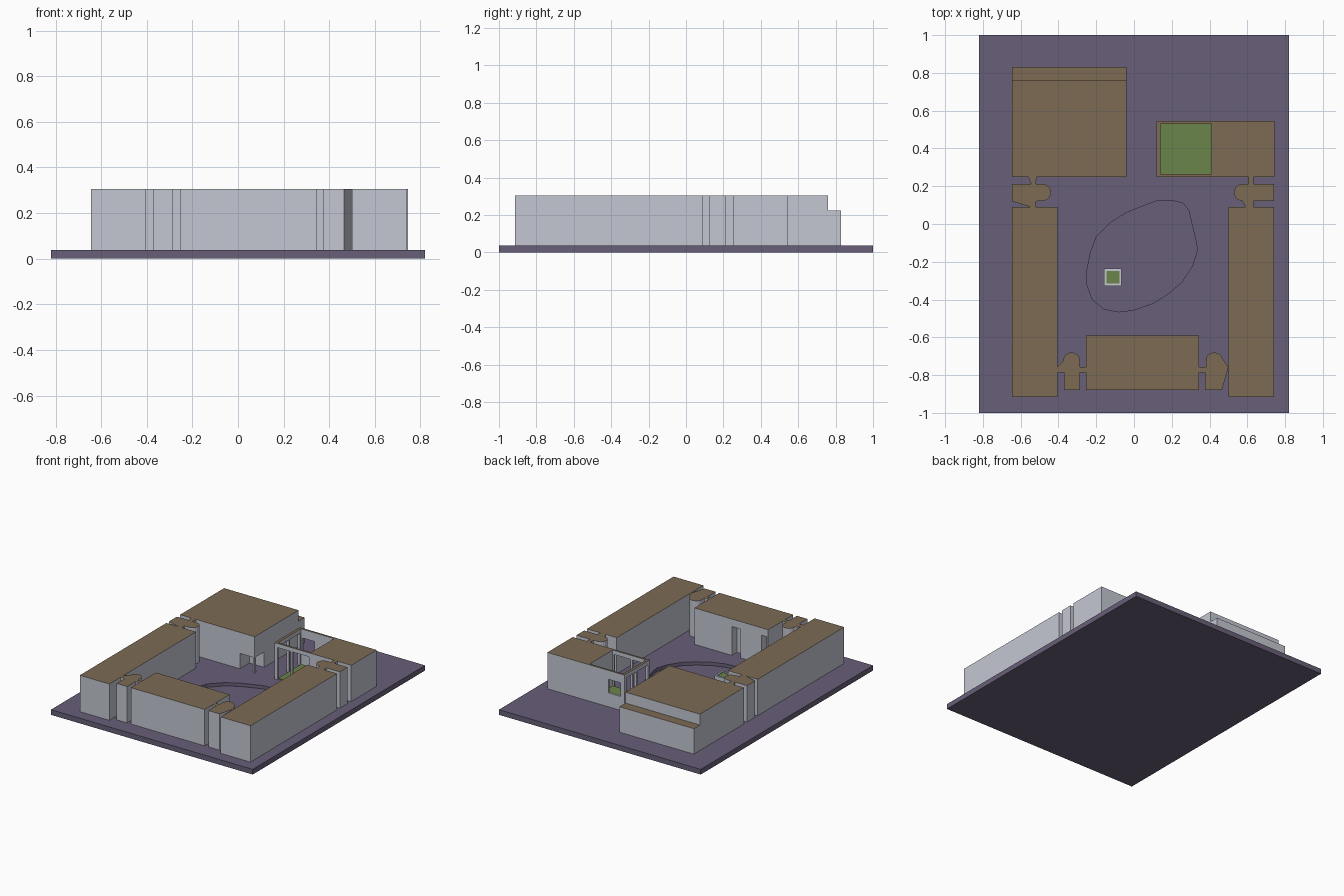
import bpy, bmesh, math

old = bpy.data.objects.get("Cube")
if old:
    bpy.data.objects.remove(old, do_unlink=True)

GROUND, TOP, STEP = 0.038, 0.305, 0.225


def material(name, rgb):
    m = bpy.data.materials.new(name)
    m.use_nodes = True
    m.diffuse_color = (*rgb, 1)
    m.node_tree.nodes["Principled BSDF"].inputs["Base Color"].default_value = (*rgb, 1)
    return m


wall = material("pale grey wall", (0.56, 0.575, 0.65))
roof = material("brown roof", (0.205, 0.147, 0.088))
paving = material("purple paving", (0.14, 0.115, 0.19))
grass = material("green grass", (0.145, 0.235, 0.07))


def prism(name, outline, z0, z1, side=wall, cap=None):
    """Extrude an outline upwards; the upward face takes the cap material."""
    bm = bmesh.new()
    face = bm.faces.new([bm.verts.new((x, y, z0)) for x, y in outline])
    new = bmesh.ops.extrude_face_region(bm, geom=[face])["geom"]
    for v in new:
        if isinstance(v, bmesh.types.BMVert):
            v.co.z = z1
    bmesh.ops.recalc_face_normals(bm, faces=bm.faces)
    for f in bm.faces:
        f.material_index = 1 if cap and f.normal.z > 0.5 else 0
    me = bpy.data.meshes.new(name)
    bm.to_mesh(me)
    bm.free()
    me.materials.append(side)
    if cap:
        me.materials.append(cap)
    ob = bpy.data.objects.new(name, me)
    bpy.context.collection.objects.link(ob)
    return ob


def rect(x0, x1, y0, y1):
    return [(x0, y0), (x1, y0), (x1, y1), (x0, y1)]


def arc(cx, cy, r, start, end, n=10):
    angles = [math.radians(start + (end - start) * i / n) for i in range(n + 1)]
    return [(cx + r * math.cos(a), cy + r * math.sin(a)) for a in angles]


def cut(ob, outline, z0=0.0, z1=0.5, mat=wall):
    cutter = prism("cutter", outline, z0, z1, mat)
    cutter.hide_render = True
    mod = ob.modifiers.new("opening", 'BOOLEAN')
    mod.operation, mod.solver, mod.object = 'DIFFERENCE', 'EXACT', cutter
    bpy.context.view_layer.objects.active = ob
    bpy.ops.object.modifier_apply(modifier=mod.name)
    bpy.data.objects.remove(cutter, do_unlink=True)


def building(name, outline, z1=TOP):
    return prism(name, outline, GROUND, z1, wall, roof)


# Ground slab with a sunken free-form basin
slab = prism("ground_slab", rect(-0.82, 0.82, -1, 1), 0, GROUND, paving)
basin = [(-0.04, 0.06), (0.06, 0.1), (0.12, 0.122), (0.2, 0.125), (0.26, 0.11),
         (0.29, 0.07), (0.33, -0.1), (0.335, -0.14), (0.31, -0.22), (0.25, -0.31),
         (0.18, -0.37), (0.1, -0.42), (0, -0.455), (-0.08, -0.465), (-0.16, -0.45),
         (-0.22, -0.4), (-0.25, -0.32), (-0.25, -0.25), (-0.23, -0.15),
         (-0.2, -0.07), (-0.12, 0.01)]
cut(slab, basin, 0.013, 0.1, paving)

# Long side wings
building("right_wing", rect(-0.645, -0.405, -0.915, 0.09))
building("left_wing", rect(0.5, 0.742, -0.915, 0.09))

# Front block with doorways facing the yard
front = building("front_block", rect(-0.255, 0.345, -0.88, -0.59))
for x0, x1 in ((-0.03, 0.04), (-0.25, -0.2)):
    cut(front, rect(x0, x1, -0.65, -0.5), 0, 0.25)

# Back hall with a corner porch and a lower strip behind
hall = building("back_hall", rect(-0.645, -0.04, 0.25, 0.76))
cut(hall, rect(-0.16, 0.1, 0.2, 0.36), 0, 0.15)
prism("porch_post", rect(-0.055, -0.04, 0.25, 0.265), GROUND, 0.15)
building("back_hall_low_strip", rect(-0.645, -0.04, 0.76, 0.83), STEP)

# Garden house: open court with posts, beams and one window
house = building("garden_house", rect(0.12, 0.745, 0.25, 0.545))
cut(house, rect(0.14, 0.41, 0.265, 0.53))
for y0, y1 in ((0.27, 0.39), (0.405, 0.52)):
    cut(house, rect(0.05, 0.2, y0, y1), 0, 0.275)
for x0, x1 in ((0.145, 0.25), (0.265, 0.4)):
    cut(house, rect(x0, x1, 0.2, 0.3), 0, 0.275)
cut(house, rect(0.15, 0.25, 0.5, 0.6), 0.14, 0.24)
prism("court_lawn", rect(0.14, 0.41, 0.265, 0.53), GROUND, 0.043, grass)

# Round-ended stair links between the front block and the wings
building("front_right_link", [(-0.37, -0.88), (-0.285, -0.88), (-0.285, -0.785),
         (-0.255, -0.785), (-0.255, -0.757), (-0.285, -0.757)]
         + arc(-0.33, -0.725, 0.045, 0, 180)
         + [(-0.405, -0.757), (-0.405, -0.785), (-0.37, -0.785)])
building("front_left_link", [(0.375, -0.88), (0.465, -0.88), (0.5, -0.76)]
         + arc(0.425, -0.725, 0.045, 20, 180)
         + [(0.38, -0.757), (0.345, -0.757), (0.345, -0.785), (0.375, -0.785)])

# Round-ended stair links between the wings and the back buildings
building("back_right_link", [(-0.645, 0.12), (-0.545, 0.09), (-0.52, 0.09), (-0.52, 0.12)]
         + arc(-0.485, 0.167, 0.045, -90, 90)
         + [(-0.52, 0.212), (-0.515, 0.25), (-0.56, 0.25), (-0.545, 0.212), (-0.645, 0.212)])
building("back_left_link", [(0.742, 0.212), (0.632, 0.212), (0.632, 0.25), (0.605, 0.25),
         (0.605, 0.212)] + arc(0.575, 0.167, 0.045, 90, 270)
         + [(0.59, 0.09), (0.632, 0.09), (0.632, 0.122), (0.742, 0.122)])

# Small square planter standing in the basin
planter = prism("planter", rect(-0.158, -0.066, -0.328, -0.236), 0.013, 0.055)
cut(planter, rect(-0.146, -0.078, -0.316, -0.248), 0.02, 0.1)
prism("planter_grass", rect(-0.146, -0.078, -0.316, -0.248), 0.02, 0.048, grass)
